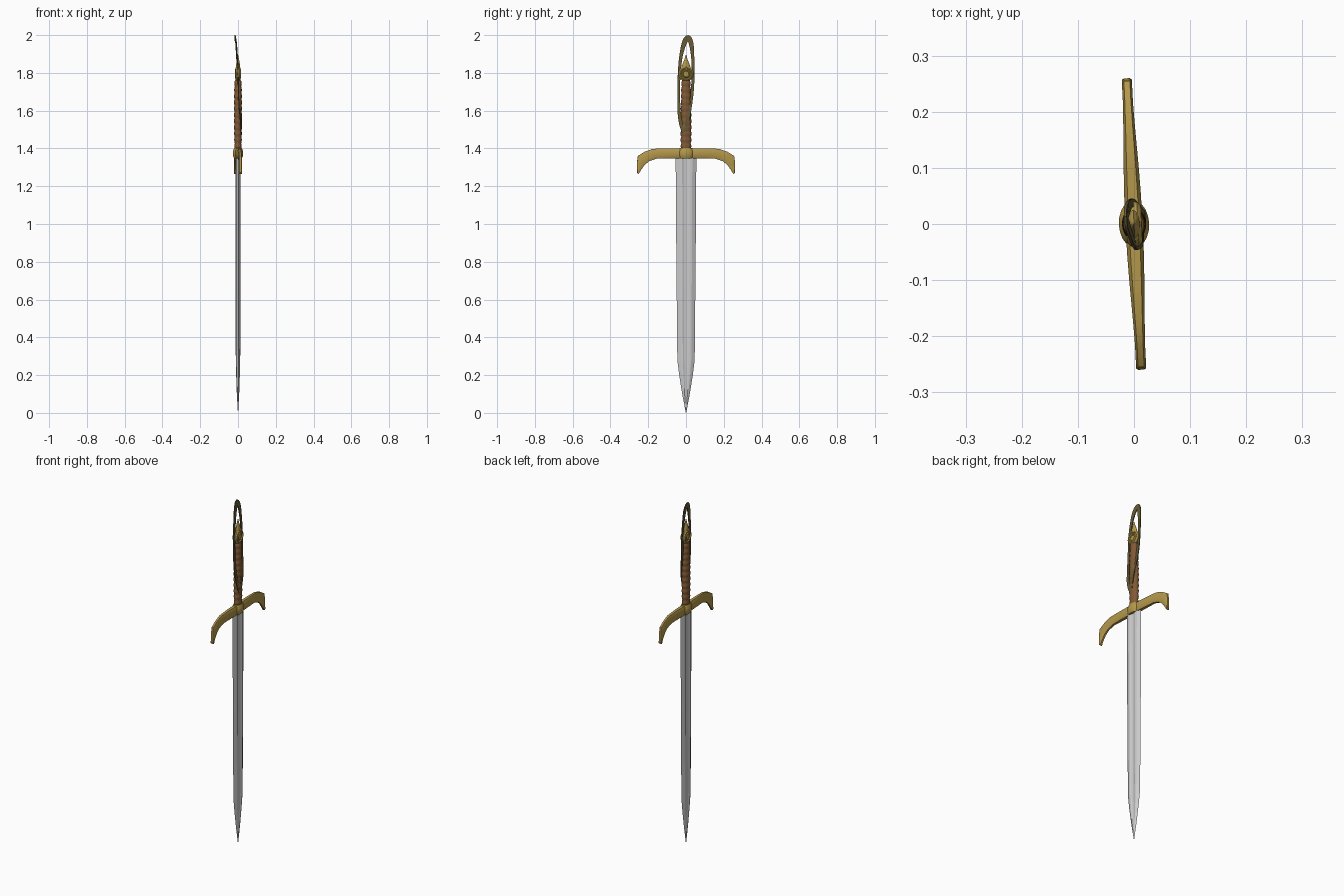
import bpy, bmesh
from math import pi, sin, cos, radians
from mathutils import Matrix, Vector

if "Cube" in bpy.data.objects:
    bpy.data.objects.remove(bpy.data.objects["Cube"])

TWIST = Matrix.Rotation(0.05, 4, 'Z')   # the whole sword is turned slightly


def material(name, rgb):
    m = bpy.data.materials.new(name)
    m.diffuse_color = (*rgb, 1)
    m.use_nodes = True
    m.node_tree.nodes["Principled BSDF"].inputs["Base Color"].default_value = m.diffuse_color
    return m


GOLD = material("brass", (0.45, 0.31, 0.07))
BROWN = material("leather", (0.22, 0.10, 0.035))
DARK = material("dark_strap", (0.13, 0.10, 0.035))


def loft(name, rings, mat=None, closed=False, angle=35):
    """Skin a list of equal-length vertex rings and cap the ends."""
    bm = bmesh.new()
    vs = [[bm.verts.new(TWIST @ Vector(p)) for p in r] for r in rings]
    n, k = len(rings[0]), len(rings)
    for i in range(k if closed else k - 1):
        a, b = vs[i], vs[(i + 1) % k]
        for j in range(n):
            bm.faces.new((a[j], a[(j + 1) % n], b[(j + 1) % n], b[j]))
    if not closed:
        bm.faces.new(vs[0])
        bm.faces.new(vs[-1])
    bmesh.ops.recalc_face_normals(bm, faces=bm.faces)
    me = bpy.data.meshes.new(name)
    bm.to_mesh(me)
    bm.free()
    ob = bpy.data.objects.new(name, me)
    bpy.context.collection.objects.link(ob)
    if mat:
        me.materials.append(mat)
    bpy.ops.object.select_all(action='DESELECT')
    ob.select_set(True)
    bpy.context.view_layer.objects.active = ob
    bpy.ops.object.shade_smooth_by_angle(angle=radians(angle))
    return ob


def ellipse(rx, ry, z, n=20):
    return [(rx * cos(2 * pi * i / n), ry * sin(2 * pi * i / n), z) for i in range(n)]


# Blade: flattened section with a shallow central fuller
half = [(1.0, 0.0), (0.6, 0.9), (0.38, 1.0), (0.22, 0.7), (0.0, 0.55),
        (-0.22, 0.7), (-0.38, 1.0), (-0.6, 0.9), (-1.0, 0.0)]
section = half + [(w, -t) for w, t in reversed(half[1:-1])]
blade = [(1.37, 0.055, 0.012), (0.8, 0.051, 0.012), (0.28, 0.046, 0.011),
         (0.20, 0.036, 0.009), (0.10, 0.020, 0.006), (0.0, 0.001, 0.0005)]
loft("blade", [[(t * st, w * sw, z) for sw, st in section] for z, w, t in blade], angle=10)

# Crossguard: chamfered bar with hooked ends (bottom point, top point, half width)
arm = [((0.05, 1.347), (0.05, 1.40), 0.015), ((0.10, 1.347), (0.10, 1.40), 0.0135),
       ((0.155, 1.346), (0.175, 1.398), 0.0105), ((0.195, 1.333), (0.22, 1.382), 0.009),
       ((0.22, 1.312), (0.255, 1.36), 0.009), ((0.237, 1.288), (0.26, 1.325), 0.009),
       ((0.252, 1.264), (0.259, 1.272), 0.009)]


def guard_ring(b, t, h, s):
    out = []
    for x, f in ((-.6, 0), (.6, 0), (1, .2), (1, .8), (.6, 1), (-.6, 1), (-1, .8), (-1, .2)):
        out.append((x * h, s * (b[0] + f * (t[0] - b[0])), b[1] + f * (t[1] - b[1])))
    return out


loft("crossguard", [guard_ring(*a, -1) for a in reversed(arm)] +
     [guard_ring(*a, 1) for a in arm], GOLD)
loft("guard_collar", [ellipse(0.02, 0.034, 1.346), ellipse(0.027, 0.042, 1.36),
                      ellipse(0.027, 0.042, 1.385), ellipse(0.020, 0.034, 1.402)], GOLD)

# Grip: ribbed leather wrapping
ribs = 11
rings = []
for i in range(ribs * 4 + 1):
    f = i / (ribs * 4)
    r = 0.0165 + 0.003 * abs(sin(pi * ribs * f)) + 0.002 * sin(pi * f)
    rings.append(ellipse(r, r * (1.45 - 0.2 * f), 1.395 + 0.365 * f))
loft("grip", rings, BROWN, angle=50)


# Pommel: disc lying across the blade plane, with a raised rim and sunken face
def disc(x, r, n=24):
    return [(x, r * cos(2 * pi * i / n), 1.795 + r * sin(2 * pi * i / n)) for i in range(n)]


prof = [(0.011, 0.014), (0.014, 0.018), (0.0095, 0.022), (0.0095, 0.026),
        (0.0135, 0.029), (0.0135, 0.033), (0.007, 0.040)]
loft("pommel", [disc(-x, r) for x, r in prof] +
     [disc(x, r) for x, r in reversed(prof)], GOLD)

# Pommel finial
loft("finial", [ellipse(0.012, 0.027, 1.82, 12), ellipse(0.010, 0.019, 1.845, 12),
                ellipse(0.006, 0.009, 1.87, 12), ellipse(0.001, 0.001, 1.895, 12)], GOLD)

# Hanging strap: flat closed loop leaning to -x at its top (x, y, z, half width)
path = [(0.015, -0.008, 1.48, .009), (0.012, -0.030, 1.54, .009), (0.004, -0.038, 1.62, .008),
        (0.0, -0.038, 1.72, .007), (-0.001, -0.036, 1.80, .007), (-0.005, -0.026, 1.89, .009),
        (-0.010, -0.008, 1.96, .013), (-0.015, 0.012, 1.985, .015), (-0.010, 0.028, 1.955, .012),
        (-0.005, 0.036, 1.88, .008), (-0.001, 0.038, 1.80, .007), (0.003, 0.034, 1.72, .008),
        (0.010, 0.024, 1.64, .009), (0.019, 0.010, 1.56, .009)]
n = len(path)
P = [Vector(p[:3]) for p in path]
strap = []
for i in range(n):
    for k in range(4):                     # Catmull-Rom smoothing of the path
        t = k / 4
        a, b, c, d = (P[(i + o) % n] for o in (-1, 0, 1, 2))
        p = 0.5 * (2 * b + (c - a) * t + (2 * a - 5 * b + 4 * c - d) * t * t
                   + (3 * b - a - 3 * c + d) * t ** 3)
        tan = (c - a).lerp(d - b, t).normalized()
        side = tan.cross(Vector((1, 0, 0))).normalized()
        nor = side.cross(tan).normalized()
        w = path[i][3] * (1 - t) + path[(i + 1) % n][3] * t
        h = 0.0025
        strap.append([p + side * u * w + nor * v * h
                      for u, v in ((-1, -1), (1, -1), (1, 1), (-1, 1))])
loft("strap_loop", strap, DARK, closed=True)
